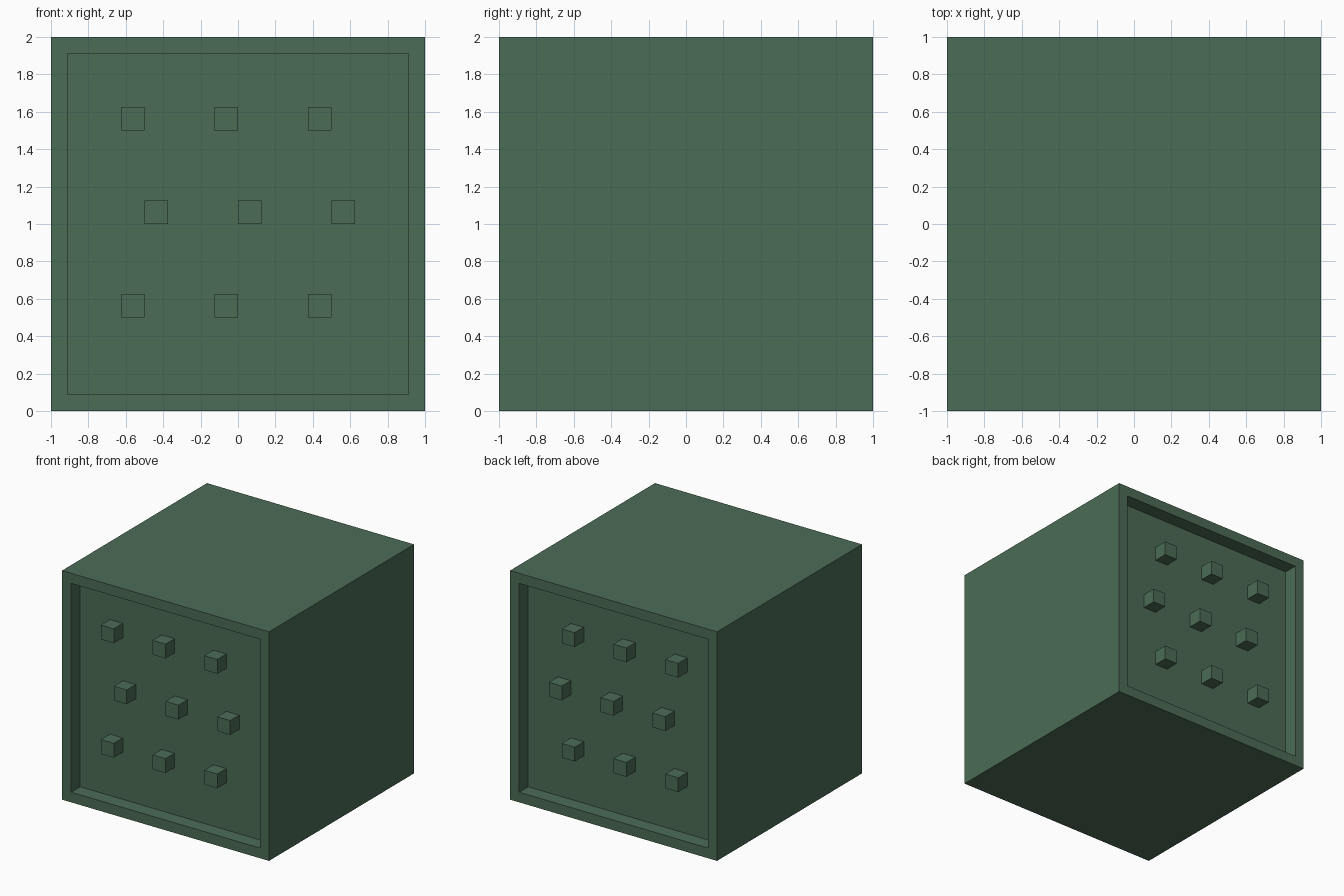
import bpy, bmesh
from mathutils import Matrix

default = bpy.data.objects.get("Cube")
if default:
    bpy.data.objects.remove(default, do_unlink=True)

U = 0.125      # border width, recess depth and stud size
SINK = 0.01    # how far studs reach into the recess floor

green = bpy.data.materials.new("dark_green")
green.use_nodes = True
colour = (0.072, 0.150, 0.092, 1.0)
green.diffuse_color = colour
bsdf = next(n for n in green.node_tree.nodes if n.type == 'BSDF_PRINCIPLED')
bsdf.inputs["Base Color"].default_value = colour


def make_object(name, bm):
    mesh = bpy.data.meshes.new(name)
    bm.to_mesh(mesh)
    bm.free()
    mesh.materials.append(green)
    obj = bpy.data.objects.new(name, mesh)
    bpy.context.collection.objects.link(obj)
    return obj


# Block body with a square recess in its front and back
bm = bmesh.new()
bmesh.ops.create_cube(bm, size=2, matrix=Matrix.Translation((0, 0, 1)))
bm.normal_update()
for face in [f for f in bm.faces if abs(f.normal.y) > 0.9]:
    inward = -face.normal.copy()
    bmesh.ops.inset_individual(bm, faces=[face], thickness=U)
    walls = bmesh.ops.extrude_discrete_faces(bm, faces=[face])
    bmesh.ops.translate(bm, verts=walls["faces"][0].verts, vec=inward * U)
bmesh.ops.recalc_face_normals(bm, faces=bm.faces)
make_object("block_body", bm)

# Staggered rows of studs, flush with the rim: (row height, row shift)
rows = [(0.5625, -0.0625), (1.0625, 0.0625), (1.5625, -0.0625)]
for name, side in (("front_studs", -1), ("back_studs", 1)):
    bm = bmesh.new()
    for z, shift in rows:
        for column in (-0.5, 0.0, 0.5):
            centre = (column + shift, side * (1 - (U + SINK) / 2), z)
            bmesh.ops.create_cube(bm, size=1, matrix=Matrix.Translation(centre)
                                  @ Matrix.Diagonal((U, U + SINK, U, 1)))
    make_object(name, bm)
